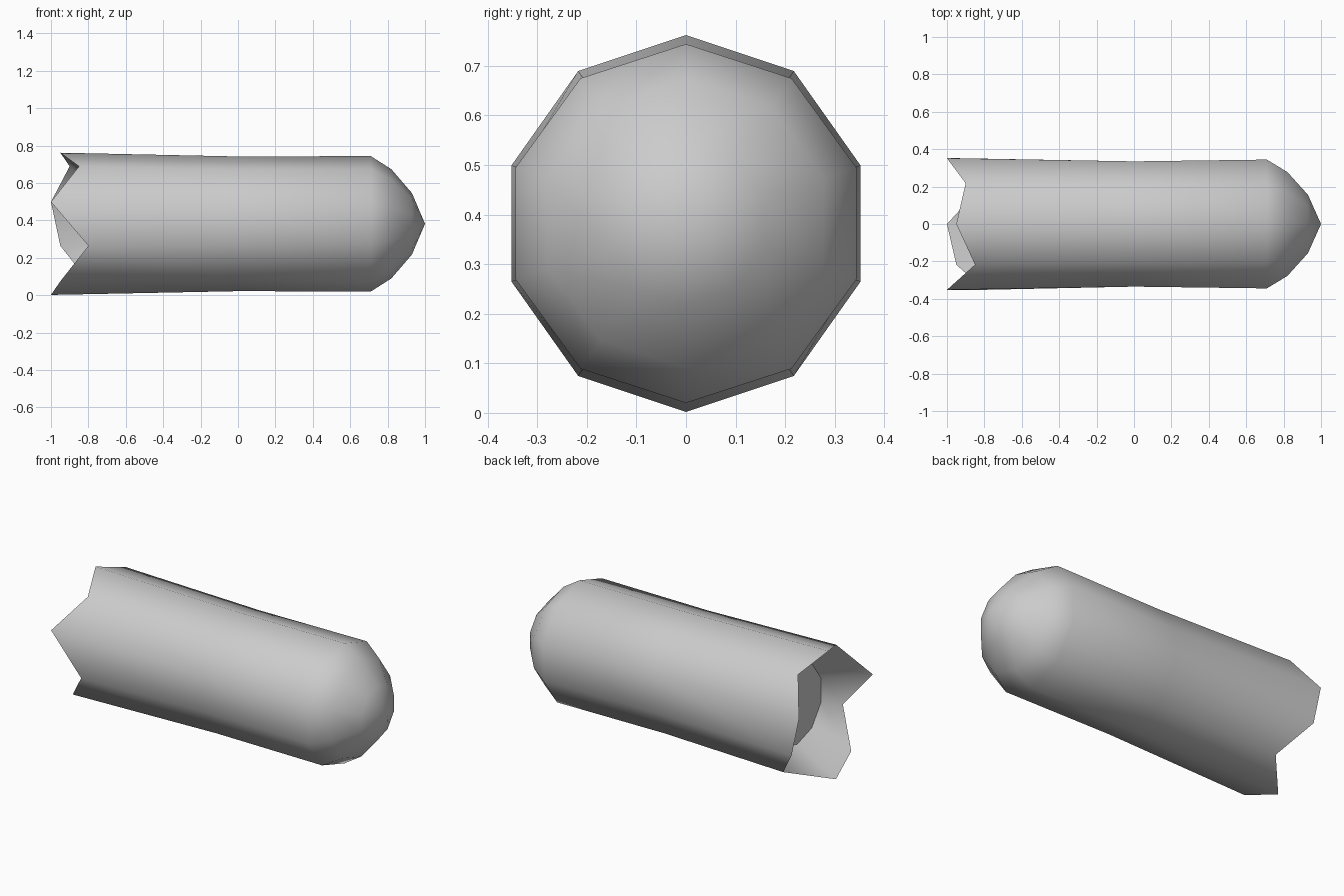
import bpy
import bmesh
from math import sin, cos, pi

cube = bpy.data.objects.get("Cube")
if cube:
    bpy.data.objects.remove(cube, do_unlink=True)

SIDES = 10
CENTRE_Z = 0.382

grey = bpy.data.materials.new("light grey")
grey.use_nodes = True
colour = (0.6, 0.6, 0.6, 1)
grey.diffuse_color = colour
grey.node_tree.nodes["Principled BSDF"].inputs["Base Color"].default_value = colour

bm = bmesh.new()


def ring(xs, ry, rz):
    """Ten-sided ring around the x axis, starting at the top and going to the front."""
    if not isinstance(xs, list):
        xs = [xs] * SIDES
    verts = []
    for i, x in enumerate(xs):
        a = 2 * pi * i / SIDES
        verts.append(bm.verts.new((x, -ry * sin(a), CENTRE_Z + rz * cos(a))))
    return verts


def bridge(a, b):
    for i in range(SIDES):
        j = (i + 1) % SIDES
        bm.faces.new((a[i], a[j], b[j], b[i]))


# Jagged broken rim at the open end
jagged = [-0.95, -0.85, -1, -0.8, -0.95, -1, -0.8, -0.95, -1, -0.9]
rings = [
    ring(-0.74, 0.24, 0.24),    # recessed end disc
    ring(jagged, 0.37, 0.38),   # flared rim
    ring(0, 0.352, 0.36),       # slim waist
    ring(0.71, 0.362, 0.362),   # shoulder
    ring(0.82, 0.292, 0.292),   # rounded nose
    ring(0.93, 0.164, 0.164),
]
for a, b in zip(rings, rings[1:]):
    bridge(a, b)

# Nose tip and recessed disc
tip = bm.verts.new((1, 0, CENTRE_Z))
for i in range(SIDES):
    bm.faces.new((rings[-1][i], rings[-1][(i + 1) % SIDES], tip))
bm.faces.new(rings[0])
bmesh.ops.recalc_face_normals(bm, faces=bm.faces)

# Smooth shading with crisp edges on the disc and the rim
for face in bm.faces:
    face.smooth = True
for loop in rings[:2]:
    for i in range(SIDES):
        bm.edges.get((loop[i], loop[(i + 1) % SIDES])).smooth = False

mesh = bpy.data.meshes.new("round_nosed_shell")
bm.to_mesh(mesh)
bm.free()
mesh.materials.append(grey)
shell = bpy.data.objects.new("round_nosed_shell", mesh)
bpy.context.collection.objects.link(shell)
